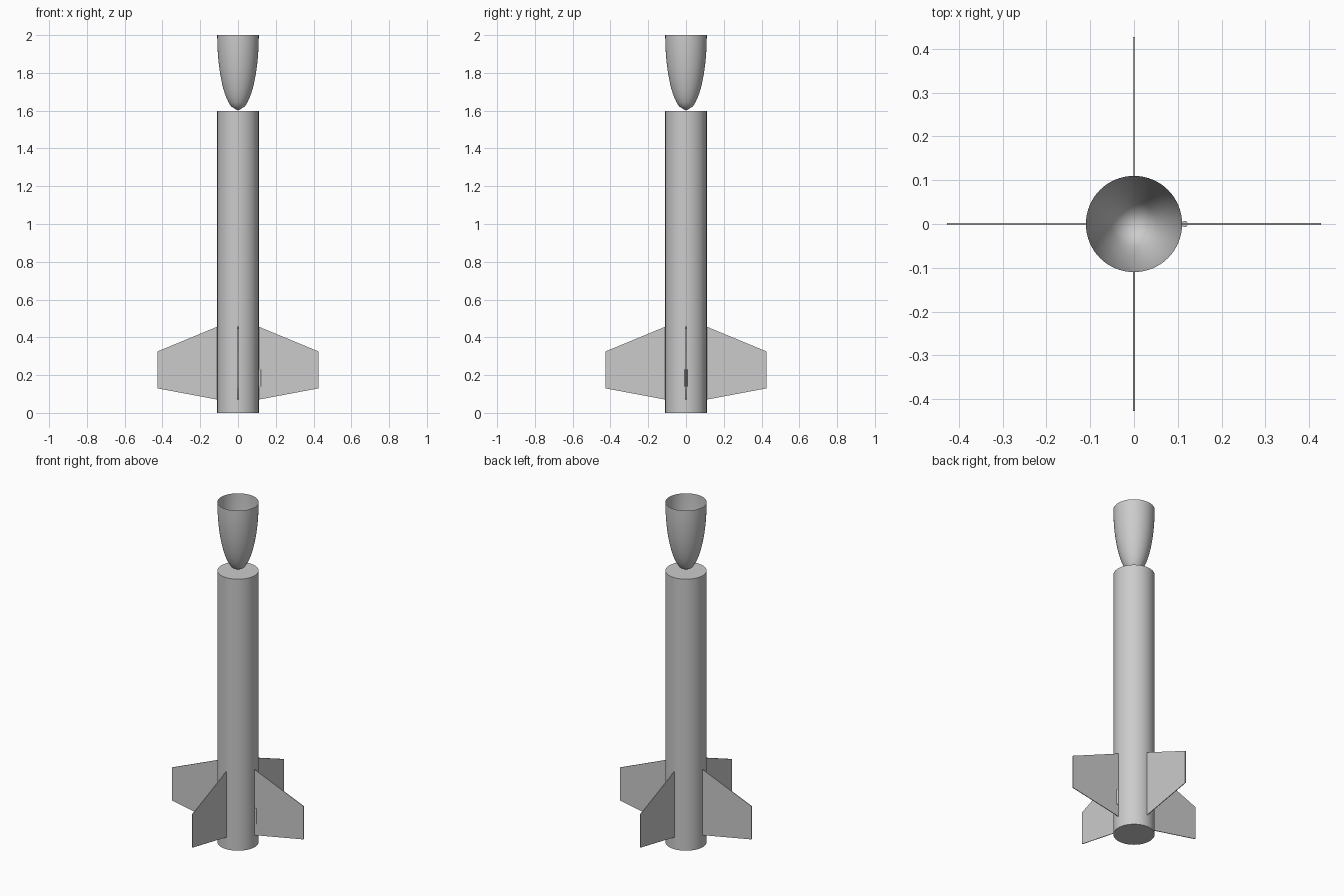
import bpy, bmesh, math
from mathutils import Matrix

cube = bpy.data.objects.get("Cube")
if cube:
    bpy.data.objects.remove(cube, do_unlink=True)

# Single plain grey
grey = bpy.data.materials.new("light_grey")
grey.use_nodes = True
colour = (0.6, 0.6, 0.6, 1)
grey.diffuse_color = colour
grey.node_tree.nodes["Principled BSDF"].inputs["Base Color"].default_value = colour

RADIUS = 0.11
SIDES = 64
BODY_TOP = 1.597
NOSE_LENGTH = 0.4


def finish(name, bm, smooth=False):
    bmesh.ops.recalc_face_normals(bm, faces=bm.faces)
    mesh = bpy.data.meshes.new(name)
    bm.to_mesh(mesh)
    bm.free()
    mesh.materials.append(grey)
    obj = bpy.data.objects.new(name, mesh)
    bpy.context.collection.objects.link(obj)
    if smooth:
        bpy.ops.object.select_all(action='DESELECT')
        obj.select_set(True)
        bpy.context.view_layer.objects.active = obj
        bpy.ops.object.shade_smooth_by_angle(angle=math.radians(30))
    return obj


def cylinder(name, radius, bottom, top, sides, x=0):
    bm = bmesh.new()
    place = Matrix.Translation((x, 0, (bottom + top) / 2))
    bmesh.ops.create_cone(bm, cap_ends=True, segments=sides, radius1=radius,
                          radius2=radius, depth=top - bottom, matrix=place)
    return finish(name, bm, True)


# Body tube and the small launch lug at the root of the left fin
cylinder("body_tube", RADIUS, 0, BODY_TOP, SIDES)
cylinder("launch_lug", 0.007, 0.14, 0.23, 16, x=0.116)

# Upturned hollow nose cone: half-ellipse profile spun about the axis, open top
bm = bmesh.new()
steps = 18
profile = []
for i in range(steps + 1):
    t = i / steps
    profile.append(bm.verts.new((RADIUS * math.sqrt(1 - t * t), 0, 2 - NOSE_LENGTH * t)))
edges = [bm.edges.new(pair) for pair in zip(profile, profile[1:])]
bmesh.ops.spin(bm, geom=profile + edges, cent=(0, 0, 0), axis=(0, 0, 1),
               angle=math.tau, steps=SIDES, use_duplicate=False)
bmesh.ops.remove_doubles(bm, verts=bm.verts, dist=0.0001)
finish("nose_cone", bm, True)

# Four thin tapered fins
outline = [(0.108, 0.07), (0.427, 0.13), (0.427, 0.325), (0.108, 0.457)]
thickness = 0.004
for index, side in enumerate(("left", "back", "right", "front")):
    bm = bmesh.new()
    face = bm.faces.new([bm.verts.new((x, -thickness / 2, z)) for x, z in outline])
    extruded = bmesh.ops.extrude_face_region(bm, geom=[face])["geom"]
    moved = [v for v in extruded if isinstance(v, bmesh.types.BMVert)]
    bmesh.ops.translate(bm, verts=moved, vec=(0, thickness, 0))
    bm.transform(Matrix.Rotation(index * math.pi / 2, 4, 'Z'))
    finish(side + "_fin", bm)
